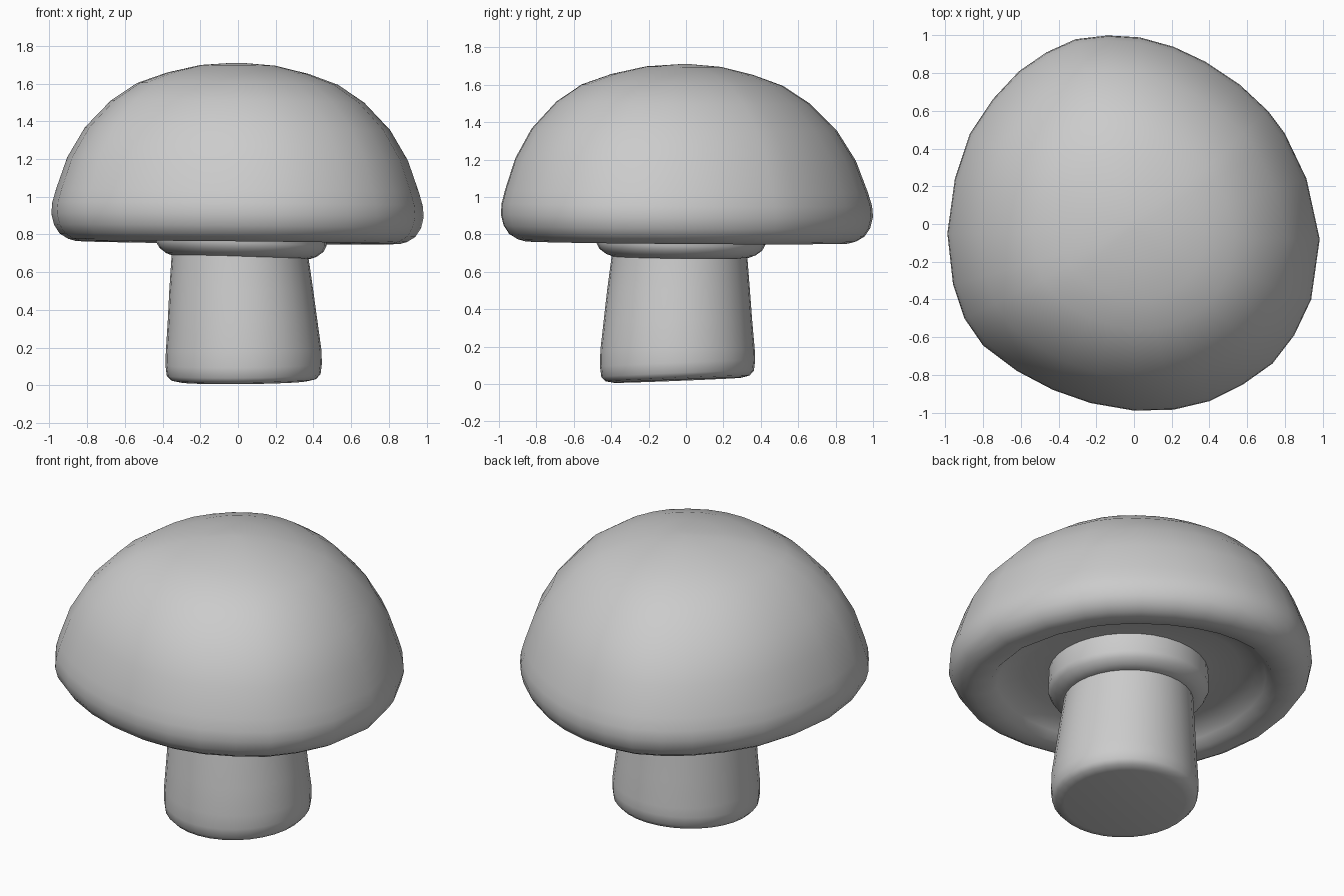
import bpy, bmesh, math

if "Cube" in bpy.data.objects:
    bpy.data.objects.remove(bpy.data.objects["Cube"])

def loft(name, rings, angle=40):
    """Skin a list of closed rings, cap both ends and smooth-shade."""
    bm = bmesh.new()
    loops = [[bm.verts.new(p) for p in ring] for ring in rings]
    n = len(loops[0])
    for a, b in zip(loops, loops[1:]):
        for i in range(n):
            j = (i + 1) % n
            bm.faces.new((a[i], a[j], b[j], b[i]))
    bm.faces.new(loops[0])
    bm.faces.new(loops[-1])
    bmesh.ops.recalc_face_normals(bm, faces=bm.faces[:])
    mesh = bpy.data.meshes.new(name)
    bm.to_mesh(mesh)
    bm.free()
    ob = bpy.data.objects.new(name, mesh)
    bpy.context.collection.objects.link(ob)
    bpy.ops.object.select_all(action='DESELECT')
    ob.select_set(True)
    bpy.context.view_layer.objects.active = ob
    bpy.ops.object.shade_smooth_by_angle(angle=math.radians(angle))
    return ob

def circle(cx, cy, r, z, tx=0.0, ty=0.0, n=32):
    """Circle with a slight tilt given as slopes along x and y."""
    pts = []
    for i in range(n):
        a = 2 * math.pi * i / n
        dx, dy = r * math.cos(a), r * math.sin(a)
        pts.append((cx + dx, cy + dy, z + tx * dx + ty * dy))
    return pts

# Cap: uneven outline scaled through a dome profile, with a hollow underside
outline = [(.985, -.08), (.915, .24), (.80, .48), (.71, .60), (.56, .74), (.38, .86),
           (.21, .94), (.03, .99), (-.14, 1.0), (-.31, .98), (-.465, .91), (-.61, .81),
           (-.75, .66), (-.87, .48), (-.95, .24), (-.99, -.05), (-.96, -.32), (-.90, -.50),
           (-.80, -.645), (-.62, -.78), (-.43, -.88), (-.23, -.95), (0, -.99), (.21, -.985),
           (.40, -.94), (.58, -.85), (.735, -.74), (.85, -.59), (.94, -.40)]
profile = [(.03, 1.71), (.20, 1.697), (.38, 1.655), (.54, 1.598), (.68, 1.505), (.82, 1.36),
           (.915, 1.20), (.975, 1.03), (.995, .96), (1.0, .90), (.985, .84), (.955, .795),
           (.91, .768), (.87, .757), (.78, .76), (.74, .80), (.68, .835), (.60, .857),
           (.44, .86), (.1, .86)]
cap_rings = []
for k, (s, z) in enumerate(profile):
    shift = -.09 * s * (1 - s) if k < 9 else 0
    cap_rings.append([(x * s, y * s + shift, z - s * (.010 * x + .008 * y))
                      for x, y in outline])
loft("mushroom_cap", cap_rings, 45)

# Stem: tapered, leaning slightly, with a rounded tilted foot
stem = [(.03, -.045, .34, .020), (.03, -.045, .385, .030), (.03, -.045, .408, .055),
        (.03, -.045, .415, .11), (.03, -.045, .413, .18), (.024, -.043, .397, .34),
        (.017, -.04, .382, .50), (.01, -.035, .363, .68), (.01, -.035, .36, .72)]
loft("mushroom_stem", [circle(cx, cy, r, z, .01, .04 if z < .15 else .0)
                       for cx, cy, r, z in stem], 50)

# Collar: chamfered ring where the stem meets the cap
collar = [(.35, .68), (.368, .68), (.40, .692), (.435, .718), (.452, .75), (.447, .88)]
loft("stem_collar", [circle(.018, -.027, r, z, -.025, -.01) for r, z in collar])
